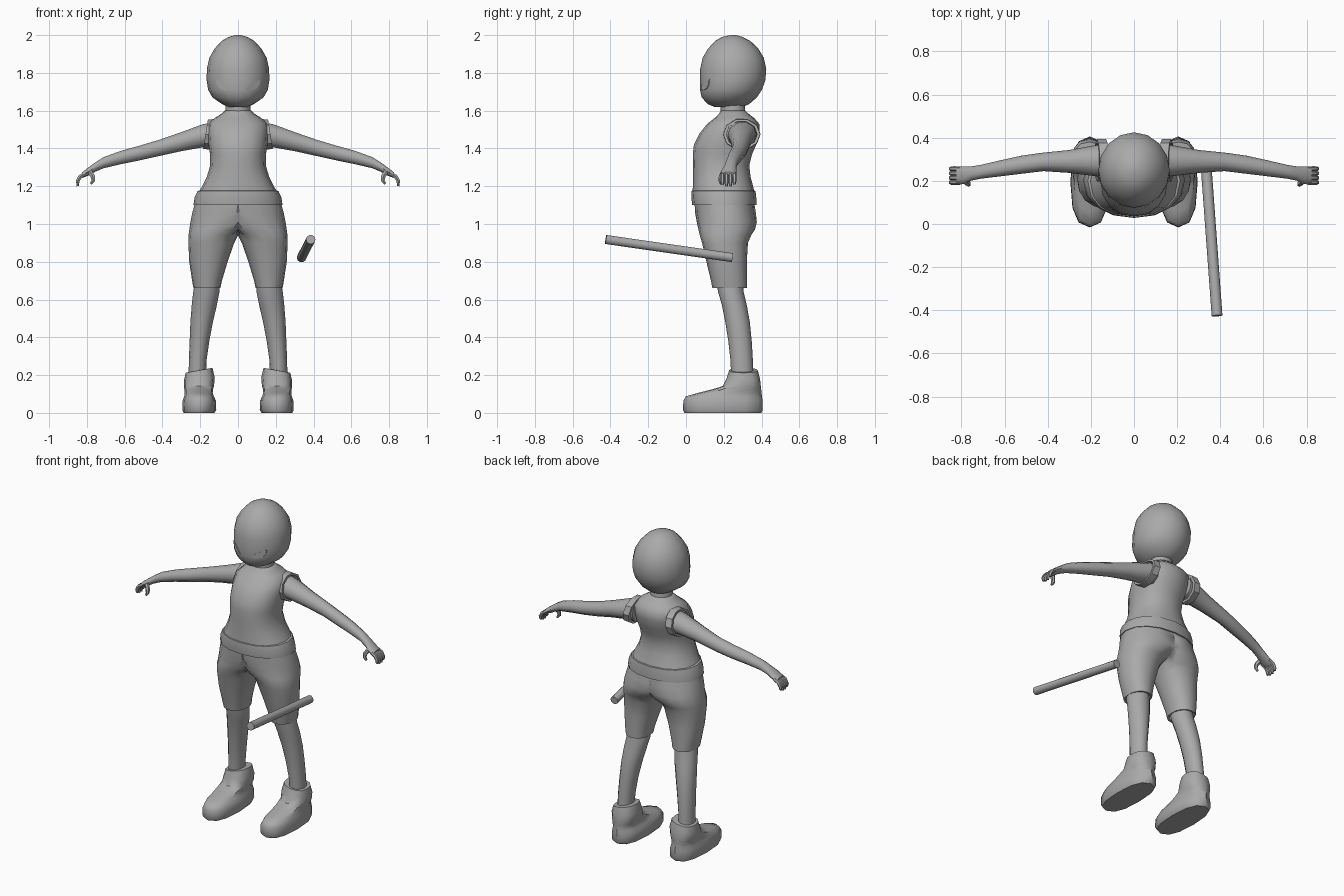
import bpy, bmesh, math
from mathutils import Vector
from mathutils.bvhtree import BVHTree

grey = bpy.data.materials.new("plain_grey")
grey.diffuse_color = (0.40, 0.40, 0.40, 1)


def finish(name, bm, mirror=False, angle=50):
    bmesh.ops.recalc_face_normals(bm, faces=bm.faces)
    me = bpy.data.meshes.new(name)
    bm.to_mesh(me)
    bm.free()
    me.materials.append(grey)
    ob = bpy.data.objects.new(name, me)
    bpy.context.collection.objects.link(ob)
    bpy.ops.object.select_all(action='DESELECT')
    ob.select_set(True)
    bpy.context.view_layer.objects.active = ob
    bpy.ops.object.shade_smooth_by_angle(angle=math.radians(angle))
    if mirror:
        m = ob.modifiers.new("mirror", 'MIRROR')
        m.merge_threshold = 0.0005
    return ob


def skin(bm, rings, caps=True):
    """Join rings of points into a tube."""
    vs = [[bm.verts.new(p) for p in r] for r in rings]
    n = len(vs[0])
    for a, b in zip(vs, vs[1:]):
        for i in range(n):
            j = (i + 1) % n
            bm.faces.new((a[i], a[j], b[j], b[i]))
    if caps:
        bm.faces.new(vs[0])
        bm.faces.new(vs[-1])


def level(z, x0, x1, y0, y1, n=16, p=1.0, tilt=0.0):
    """Horizontal ring from its extents; p under 1 is boxier."""
    out = []
    for i in range(n):
        a = 2 * math.pi * i / n
        c, s = math.cos(a), math.sin(a)
        c = math.copysign(abs(c) ** p, c) if abs(c) > 1e-6 else 0
        s = math.copysign(abs(s) ** p, s) if abs(s) > 1e-6 else 0
        out.append(Vector(((x0 + x1) / 2 + c * (x1 - x0) / 2,
                           (y0 + y1) / 2 + s * (y1 - y0) / 2, z + tilt * c)))
    return out


def stack(name, rows, mirror=False, caps=True, **kw):
    """Loft horizontal rings; rows are (z, x0, x1, y0, y1)."""
    bm = bmesh.new()
    skin(bm, [level(*r, **kw) for r in rows], caps)
    return finish(name, bm, mirror)


def centred(rows):
    return [(z, -w, w, y0, y1) for z, w, y0, y1 in rows]


def tube(bm, pts, radii, n=8, flat=1.0):
    """Round tube along a path; flat scales its depth in y."""
    pts = [Vector(p) for p in pts]
    rings = []
    for i, p in enumerate(pts):
        d = (pts[min(i + 1, len(pts) - 1)] - pts[max(i - 1, 0)]).normalized()
        u = Vector((0, 1, 0)) if abs(d.y) < 0.9 else Vector((1, 0, 0))
        u = (u - d * u.dot(d)).normalized()
        v = d.cross(u)
        rings.append([p + radii[i] * (u * flat * math.cos(2 * math.pi * k / n)
                      + v * math.sin(2 * math.pi * k / n)) for k in range(n)])
    skin(bm, rings)


# head
head = stack("head", centred([
    (1.62, 0.05, 0.15, 0.30), (1.635, 0.085, 0.115, 0.335),
    (1.67, 0.135, 0.083, 0.375), (1.71, 0.158, 0.074, 0.402),
    (1.76, 0.166, 0.075, 0.42), (1.82, 0.165, 0.075, 0.425),
    (1.88, 0.152, 0.088, 0.412), (1.93, 0.123, 0.118, 0.382),
    (1.97, 0.085, 0.155, 0.34), (1.99, 0.05, 0.19, 0.30),
    (2.0, 0.015, 0.235, 0.265)]))

# slanted eyes, laid on the face
tree = BVHTree.FromPolygons([v.co for v in head.data.vertices],
                            [p.vertices[:] for p in head.data.polygons])
bm = bmesh.new()
eye = [(0.038, 1.712), (0.06, 1.735), (0.088, 1.752), (0.118, 1.765),
       (0.112, 1.735), (0.095, 1.715), (0.065, 1.708)]
front = []
for x, z in eye:
    hit = tree.ray_cast(Vector((x, -1, z)), Vector((0, 1, 0)))[0]
    front.append(bm.verts.new(hit + Vector((0, -0.004, 0))))
back = [bm.verts.new(v.co + Vector((0, 0.008, 0))) for v in front]
bm.faces.new(front)
for i in range(len(front)):
    j = (i + 1) % len(front)
    bm.faces.new((front[i], front[j], back[j], back[i]))
finish("eyes", bm, True, 30)

# neck and sleeveless top
stack("neck", centred([(1.54, 0.075, 0.18, 0.325), (1.58, 0.068, 0.185, 0.315),
                       (1.65, 0.066, 0.18, 0.31)]), n=12)
stack("torso", centred([
    (1.16, 0.212, 0.035, 0.365), (1.20, 0.19, 0.036, 0.355),
    (1.25, 0.165, 0.037, 0.342), (1.31, 0.147, 0.036, 0.335),
    (1.37, 0.148, 0.036, 0.35), (1.42, 0.156, 0.042, 0.372),
    (1.48, 0.16, 0.072, 0.388), (1.53, 0.158, 0.112, 0.388),
    (1.56, 0.125, 0.15, 0.362), (1.585, 0.085, 0.175, 0.33),
    (1.60, 0.07, 0.185, 0.315)]), p=0.88)

# raised rim round each armhole
bm = bmesh.new()
rim = []
for x, ry, rz in ((0.13, 0.10, 0.085), (0.172, 0.098, 0.082),
                  (0.172, 0.082, 0.07), (0.13, 0.08, 0.068)):
    rim.append([Vector((x - 0.16 * math.sin(a) * rz, 0.295 + ry * math.cos(a),
                        1.475 + rz * math.sin(a)))
                for a in [2 * math.pi * k / 10 for k in range(10)]])
skin(bm, rim + rim[:1], caps=False)
bmesh.ops.remove_doubles(bm, verts=bm.verts, dist=1e-5)
finish("armhole_rims", bm, True, 35)

# arms with palm
bm = bmesh.new()
arm = [(0.12, 0.295, 1.475, 0.078, 0.07), (0.19, 0.293, 1.466, 0.07, 0.064),
       (0.30, 0.29, 1.436, 0.053, 0.053), (0.42, 0.288, 1.402, 0.043, 0.045),
       (0.52, 0.275, 1.376, 0.042, 0.041), (0.62, 0.258, 1.352, 0.037, 0.037),
       (0.71, 0.242, 1.325, 0.032, 0.031), (0.755, 0.234, 1.302, 0.033, 0.026),
       (0.79, 0.226, 1.279, 0.041, 0.023), (0.825, 0.224, 1.259, 0.042, 0.016)]
skin(bm, [[Vector((x, y + ry * math.cos(a), z + rz * math.sin(a)))
           for a in [2 * math.pi * k / 10 for k in range(10)]]
          for x, y, z, ry, rz in arm])
finish("arms", bm, True)

# curled fingers and thumb
bm = bmesh.new()
for i in range(4):
    y = 0.193 + 0.021 * i
    drop = (0.008, 0.0, 0.0, 0.01)[i]
    tube(bm, [(0.805, y, 1.268), (0.835, y, 1.252), (0.849, y, 1.227),
              (0.848, y, 1.2 + drop)], (0.011, 0.012, 0.011, 0.007), 6)
tube(bm, [(0.785, 0.2, 1.278), (0.768, 0.186, 1.25), (0.767, 0.183, 1.23),
          (0.779, 0.186, 1.212)], (0.014, 0.013, 0.011, 0.007), 6)
finish("fingers", bm, True)

# waistband
stack("waistband", centred([
    (1.10, 0.21, 0.055, 0.355), (1.10, 0.236, 0.033, 0.372),
    (1.14, 0.23, 0.028, 0.372), (1.175, 0.214, 0.03, 0.368),
    (1.18, 0.195, 0.04, 0.355)]), p=0.92)

# shorts: half section closed on the centre plane, then mirrored
bm = bmesh.new()
rows = [(1.12, -0.225, 0.225, 0.045, 0.36), (1.06, -0.23, 0.242, 0.048, 0.37),
        (1.01, -0.17, 0.252, 0.057, 0.375), (0.97, -0.07, 0.258, 0.066, 0.365),
        (0.94, 0.0, 0.262, 0.073, 0.345), (0.90, 0.02, 0.263, 0.085, 0.328),
        (0.80, 0.055, 0.258, 0.108, 0.322), (0.70, 0.085, 0.243, 0.132, 0.322),
        (0.66, 0.093, 0.236, 0.14, 0.322), (0.662, 0.105, 0.225, 0.155, 0.31)]
rings = [level(*r, p=0.9) for r in rows]
for ring in rings:
    for v in ring:
        v.x = max(v.x, 0)
skin(bm, rings, caps=False)
bmesh.ops.delete(bm, geom=[f for f in bm.faces if all(v.co.x < 1e-5 for v in f.verts)],
                 context='FACES')
bmesh.ops.remove_doubles(bm, verts=bm.verts, dist=1e-5)
finish("shorts", bm, True)

# lower legs
stack("lower_legs", [
    (0.70, 0.10, 0.228, 0.16, 0.30), (0.64, 0.098, 0.237, 0.17, 0.305),
    (0.57, 0.112, 0.245, 0.19, 0.322), (0.48, 0.133, 0.252, 0.208, 0.338),
    (0.38, 0.152, 0.256, 0.224, 0.348), (0.28, 0.166, 0.26, 0.235, 0.354),
    (0.18, 0.17, 0.262, 0.24, 0.358)], True, n=12)

# shoes
bm = bmesh.new()
rows = [(0.008, 0.125, 0.288, -0.008, 0.397), (0.0, 0.125, 0.288, -0.008, 0.397)]
body = [(0.0, 0.125, 0.288, -0.008, 0.398, 0), (0.015, 0.115, 0.295, -0.016, 0.406, 0),
        (0.065, 0.117, 0.293, -0.014, 0.405, 0), (0.088, 0.128, 0.285, 0.0, 0.402, 0),
        (0.105, 0.134, 0.282, 0.06, 0.40, 0), (0.125, 0.132, 0.284, 0.14, 0.398, 0),
        (0.142, 0.127, 0.286, 0.195, 0.396, 0), (0.18, 0.123, 0.286, 0.214, 0.392, -0.006),
        (0.225, 0.135, 0.277, 0.228, 0.38, -0.013), (0.225, 0.155, 0.265, 0.238, 0.37, -0.01)]
skin(bm, [level(z, x0, x1, y0, y1, n=12, p=0.8, tilt=t)
          for z, x0, x1, y0, y1, t in body])
finish("shoes", bm, True, 45)

# loose stick
bm = bmesh.new()
tube(bm, [(0.385, -0.425, 0.918), (0.336, 0.245, 0.822)], (0.025, 0.025), 10)
finish("stick", bm, False, 40)
